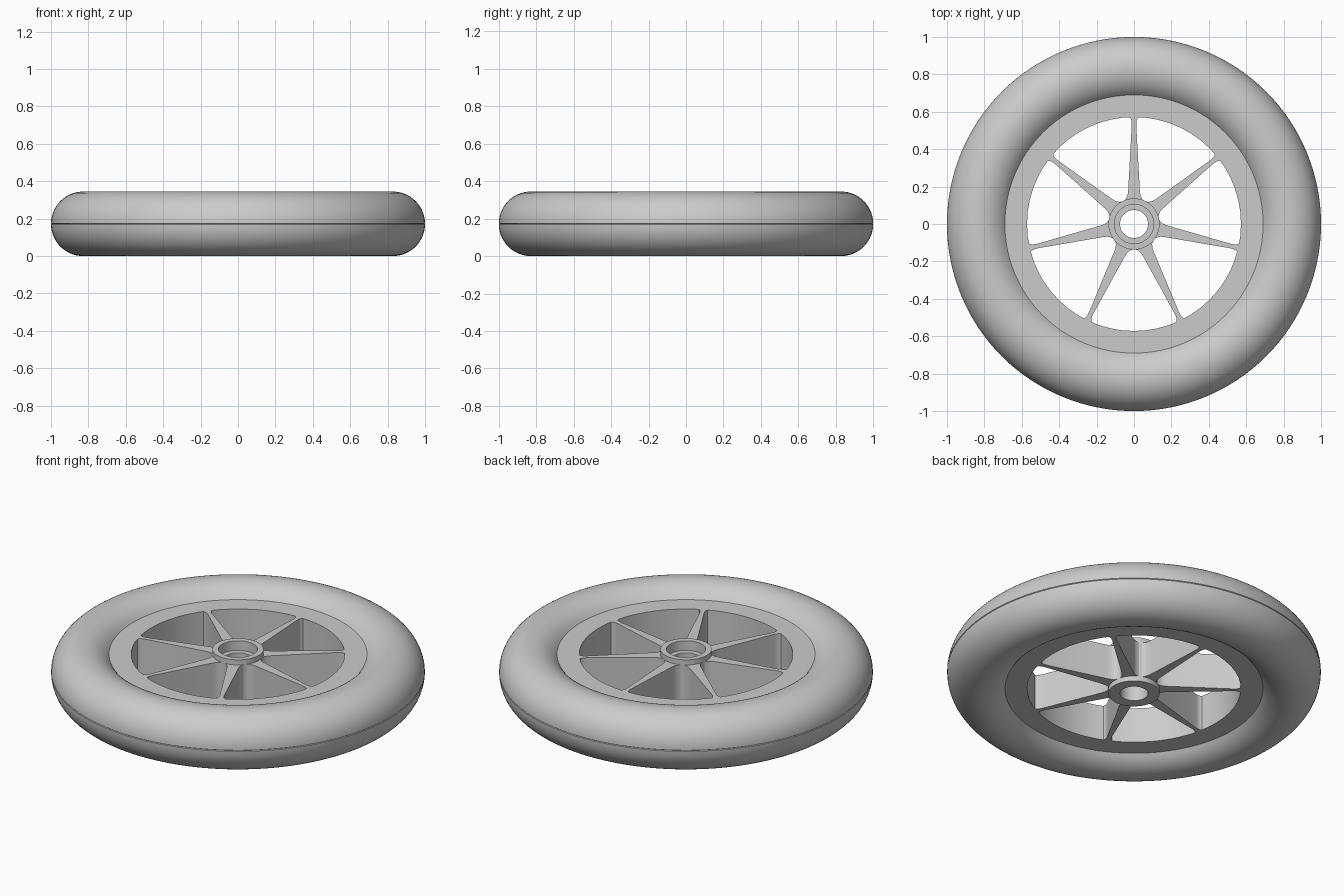
import bpy, bmesh
from math import sin, cos, pi, radians, acos
from mathutils import Matrix

cube = bpy.data.objects.get("Cube")
if cube:
    bpy.data.objects.remove(cube)

grey = bpy.data.materials.new("light grey")
grey.use_nodes = True
colour = (0.6, 0.6, 0.6, 1)
grey.diffuse_color = colour
grey.node_tree.nodes["Principled BSDF"].inputs["Base Color"].default_value = colour

MID = 0.1725                   # height of the wheel's middle plane
RIM_TOP, RIM_LOW = 0.277, 0.068
HOLE, SEAT = 0.572, 0.69       # inner and outer rim radius


def finish(bm, name):
    bmesh.ops.recalc_face_normals(bm, faces=bm.faces)
    mesh = bpy.data.meshes.new(name)
    bm.to_mesh(mesh)
    bm.free()
    mesh.materials.append(grey)
    obj = bpy.data.objects.new(name, mesh)
    bpy.context.collection.objects.link(obj)
    bpy.ops.object.select_all(action="DESELECT")
    obj.select_set(True)
    bpy.context.view_layer.objects.active = obj
    bpy.ops.object.shade_smooth_by_angle(angle=radians(30))
    return obj


def lathe(name, profile, sides):
    """Spin a closed (radius, height) profile around the z axis."""
    bm = bmesh.new()
    rings = [[bm.verts.new((r * cos(2 * pi * i / sides), r * sin(2 * pi * i / sides), z))
              for r, z in profile] for i in range(sides)]
    n = len(profile)
    for i in range(sides):
        a, b = rings[i], rings[(i + 1) % sides]
        for j in range(n):
            k = (j + 1) % n
            bm.faces.new((a[j], b[j], b[k], a[k]))
    return finish(bm, name)


# Tyre: round section with a fine moulding seam around the tread
centre, radius = 1 - MID, MID
start = acos((SEAT - centre) / radius)
steps = 22
upper = [(centre + radius * cos(start * (1 - i / steps)),
          MID + radius * sin(start * (1 - i / steps))) for i in range(steps)]
upper.append((1.0, MID + 0.003))
lower = [(r, 2 * MID - z) for r, z in reversed(upper)]
lathe("tyre", upper + [(0.996, MID)] + lower, 128)

# Rim: flat band inside the tyre
lathe("rim", [(HOLE, RIM_LOW), (SEAT + 0.002, RIM_LOW),
              (SEAT + 0.002, RIM_TOP), (HOLE, RIM_TOP)], 56)

# Hub: bored cylinder with a bearing recess on top
lathe("hub", [(0.137, 0.038), (0.137, 0.307), (0.105, 0.307),
              (0.105, 0.25), (0.075, 0.25), (0.075, 0.038)], 56)

# Spokes: seven tapered webs, flared where they join hub and rim
half = [(0.12, 0.058), (0.137, 0.042), (0.155, 0.034), (0.18, 0.031),
        (0.53, 0.012), (0.55, 0.013), (0.564, 0.018), (0.575, 0.028)]
outline = half + [(r, -w) for r, w in reversed(half)]
for s in range(7):
    bm = bmesh.new()
    base = bm.faces.new([bm.verts.new((r, w, RIM_LOW)) for r, w in outline])
    top = bmesh.ops.extrude_face_region(bm, geom=[base])
    verts = [v for v in top["geom"] if isinstance(v, bmesh.types.BMVert)]
    bmesh.ops.translate(bm, verts=verts, vec=(0, 0, RIM_TOP - RIM_LOW))
    bm.transform(Matrix.Rotation(pi / 2 + s * 2 * pi / 7, 4, "Z"))
    finish(bm, f"spoke_{s + 1}")
